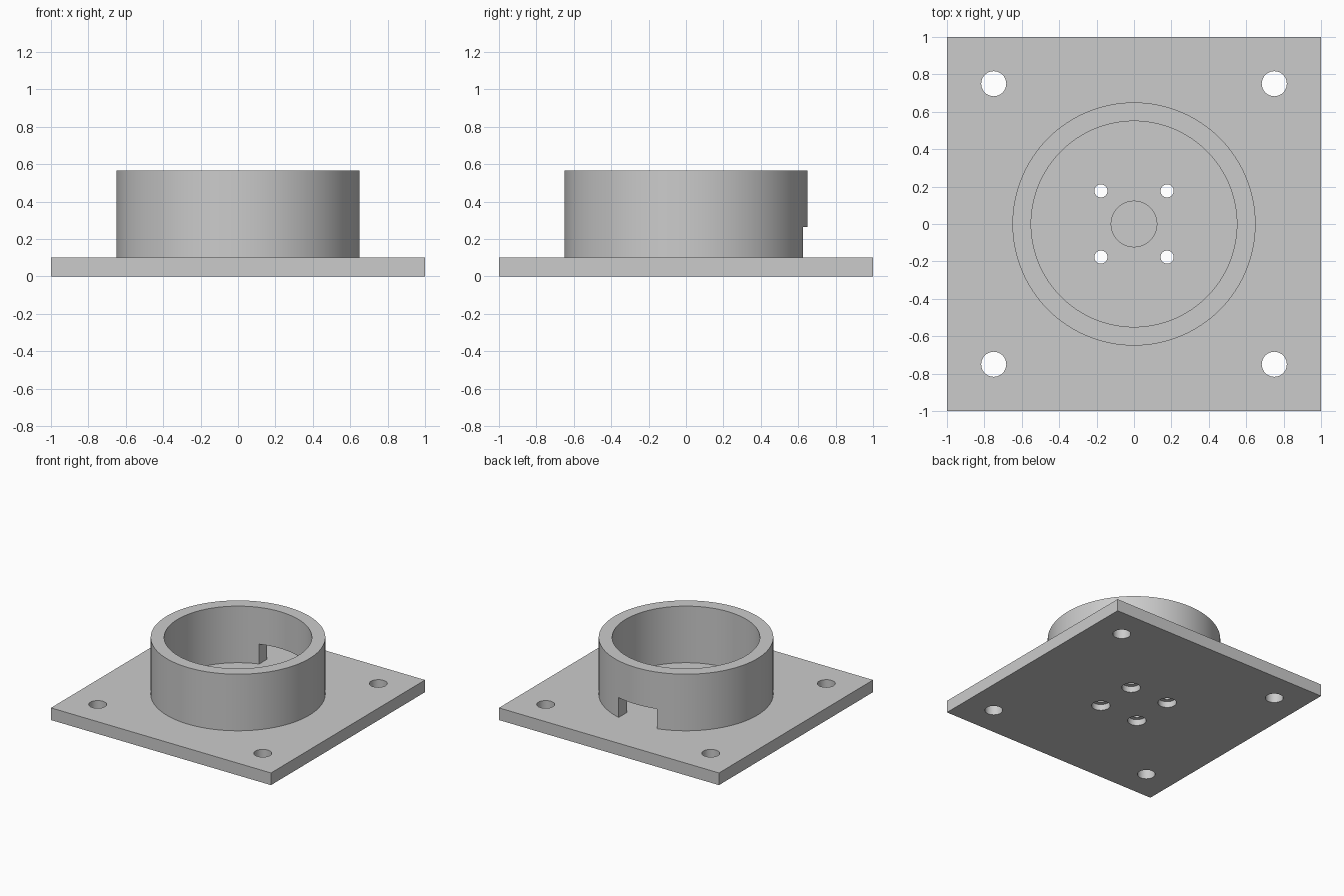
import bpy, bmesh, math

if "Cube" in bpy.data.objects:
    bpy.data.objects.remove(bpy.data.objects["Cube"])

grey = bpy.data.materials.new("plain grey")
grey.diffuse_color = (0.6, 0.6, 0.6, 1)
grey.use_nodes = True
grey.node_tree.nodes["Principled BSDF"].inputs["Base Color"].default_value = grey.diffuse_color

PLATE_TOP, COLLAR_TOP = 0.10, 0.565


def finish(ob, name):
    ob.name = name
    ob.data.materials.clear()
    ob.data.materials.append(grey)
    return ob


def box(name, x0, x1, y0, y1, z0, z1):
    bpy.ops.mesh.primitive_cube_add(
        size=1, location=((x0 + x1) / 2, (y0 + y1) / 2, (z0 + z1) / 2))
    ob = bpy.context.object
    ob.scale = (x1 - x0, y1 - y0, z1 - z0)
    bpy.ops.object.transform_apply(location=True, rotation=False, scale=True)
    return finish(ob, name)


def cylinder(name, x, y, r, z0, z1, sides=48):
    bpy.ops.mesh.primitive_cylinder_add(
        vertices=sides, radius=r, depth=z1 - z0, location=(x, y, (z0 + z1) / 2))
    bpy.ops.object.transform_apply(location=True, rotation=False, scale=True)
    return finish(bpy.context.object, name)


def cut(target, cutter):
    mod = target.modifiers.new("cut", "BOOLEAN")
    mod.operation, mod.solver, mod.object = "DIFFERENCE", "EXACT", cutter
    bpy.context.view_layer.objects.active = target
    bpy.ops.object.modifier_apply(modifier=mod.name)
    bpy.data.objects.remove(cutter, do_unlink=True)


def smooth(ob):
    bpy.ops.object.select_all(action="DESELECT")
    ob.select_set(True)
    bpy.context.view_layer.objects.active = ob
    bpy.ops.object.shade_smooth_by_angle(angle=math.radians(30))


# Square base plate with corner holes, and screw holes counterbored from below
plate = box("base_plate", -1, 1, -1, 1, 0, PLATE_TOP)
for sx in (-1, 1):
    for sy in (-1, 1):
        cut(plate, cylinder("corner_hole", sx * 0.75, sy * 0.75, 0.067, -0.1, 0.2))
        cut(plate, cylinder("screw_hole", sx * 0.177, sy * 0.177, 0.035, -0.1, 0.2))
        cut(plate, cylinder("counterbore", sx * 0.177, sy * 0.177, 0.07, -0.1, 0.05))

# Shallow round recess in the middle of the plate
cut(plate, cylinder("centre_recess", 0, 0, 0.122, 0.05, 0.2, 64))
smooth(plate)

# Round collar with a cable notch at the back
collar = cylinder("collar", 0, 0, 0.65, PLATE_TOP, COLLAR_TOP, 128)
cut(collar, cylinder("bore", 0, 0, 0.55, -0.1, 0.8, 128))
cut(collar, box("notch", -0.173, 0.173, 0.3, 0.9, -0.1, 0.263))

# The collar is open where it meets the plate
bm = bmesh.new()
bm.from_mesh(collar.data)
hidden = [f for f in bm.faces
          if f.normal.z < -0.9 and f.calc_center_median().z < PLATE_TOP + 0.01]
bmesh.ops.delete(bm, geom=hidden, context="FACES")
bm.to_mesh(collar.data)
bm.free()
smooth(collar)
